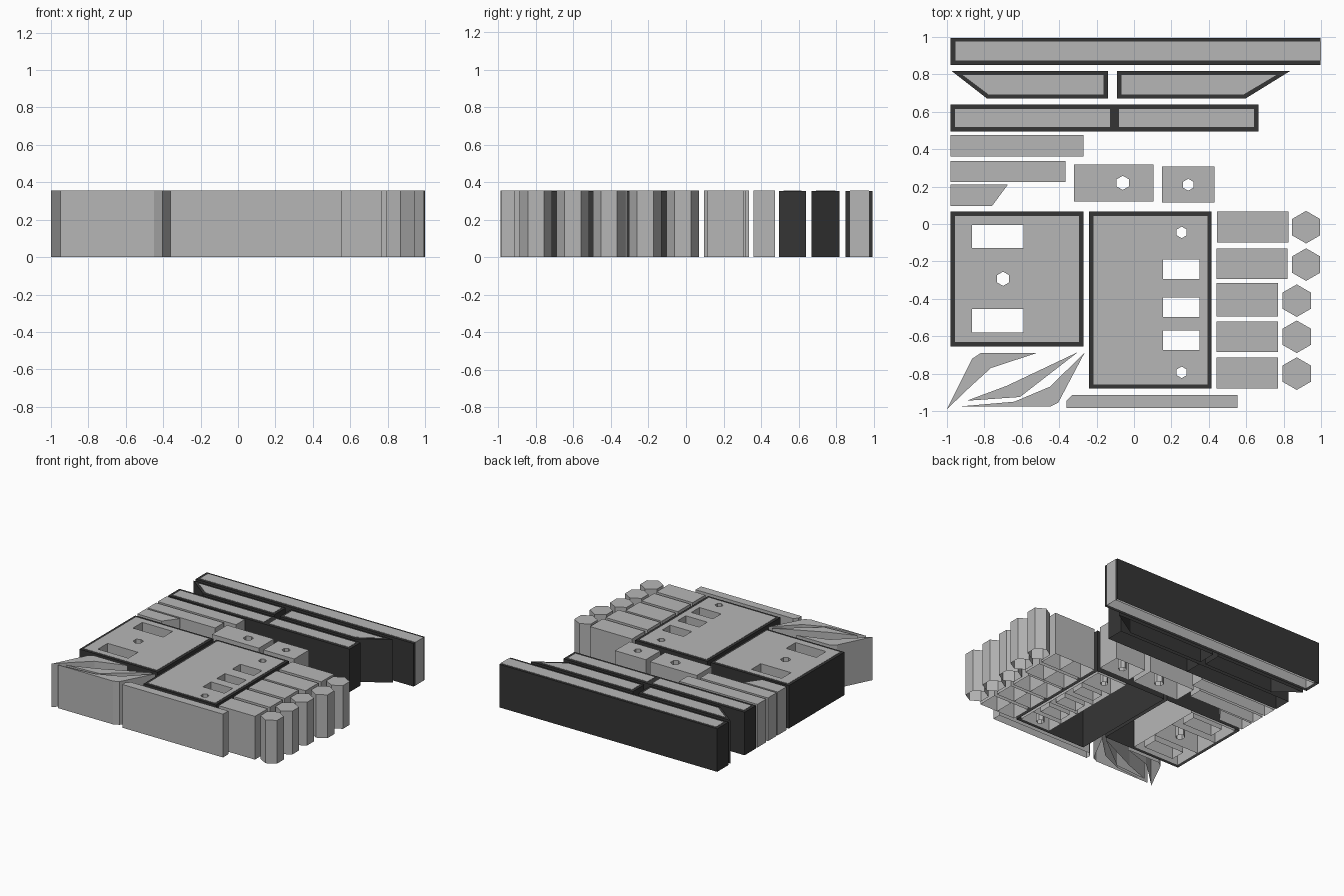
import bpy, bmesh, math

if "Cube" in bpy.data.objects:
    bpy.data.objects.remove(bpy.data.objects["Cube"])

H = 0.355      # common height of all blocks
T = 0.002      # thickness of the light panels on the dark boxes


def material(name, v):
    m = bpy.data.materials.new(name)
    m.diffuse_color = (v, v, v, 1)
    m.use_nodes = True
    m.node_tree.nodes["Principled BSDF"].inputs["Base Color"].default_value = m.diffuse_color
    return m


LIGHT = material("light_grey", 0.47)
DARK = material("dark_grey", 0.036)


def rect(x0, x1, y0, y1):
    return [(x0, y0), (x1, y0), (x1, y1), (x0, y1)]


def hexagon(cx, cy, r):
    return [(cx + r * math.cos(math.radians(30 + 60 * i)),
             cy + r * math.sin(math.radians(30 + 60 * i))) for i in range(6)]


def ccw(pts):
    area = sum(a[0] * b[1] - b[0] * a[1] for a, b in zip(pts, pts[1:] + pts[:1]))
    return pts if area > 0 else pts[::-1]


def block(name, outline, mat=LIGHT, holes=(), openings=(), z0=0.0, z1=H):
    """Open-bottomed extruded outline; holes get walls, openings do not."""
    bm = bmesh.new()
    loops = [(ccw(outline), True)]
    loops += [(ccw(h)[::-1], True) for h in holes]
    loops += [(ccw(o)[::-1], False) for o in openings]
    rims, walls = [], []
    for pts, walled in loops:
        top = [bm.verts.new((x, y, z1)) for x, y in pts]
        n = len(top)
        rims.append(top)
        if walled:
            low = [bm.verts.new((x, y, z0)) for x, y in pts]
            walls += [(low[i], low[(i + 1) % n], top[(i + 1) % n], top[i]) for i in range(n)]
    if len(rims) == 1:
        bm.faces.new(rims[0])
    else:
        edges = [bm.edges.new((r[i], r[(i + 1) % len(r)])) for r in rims for i in range(len(r))]
        bmesh.ops.triangle_fill(bm, edges=edges, use_beauty=True, normal=(0, 0, 1))
        for f in bm.faces:
            f.normal_update()
            if f.normal.z < 0:
                f.normal_flip()
    for w in walls:
        bm.faces.new(w)
    me = bpy.data.meshes.new(name)
    bm.to_mesh(me)
    bm.free()
    me.materials.append(mat)
    ob = bpy.data.objects.new(name, me)
    bpy.context.collection.objects.link(ob)
    return ob


def panel(name, outline):
    block(name, outline, LIGHT, z0=H - T)


# Long dark bar with a light core that shows at its right end
block("long_bar_shell", rect(-0.98, 0.998, 0.85, 0.995), DARK, z1=H - T)
block("long_bar_core", rect(-0.955, 1.0, 0.873, 0.975))

# Dark trapezoid bars with light panels
block("left_trapezoid_shell", [(-0.975, 0.818), (-0.14, 0.818), (-0.14, 0.67), (-0.785, 0.67)],
      DARK, z1=H - T)
panel("left_trapezoid_panel", [(-0.915, 0.796), (-0.163, 0.796), (-0.163, 0.692), (-0.777, 0.692)])
block("right_trapezoid_shell", [(-0.09, 0.818), (0.835, 0.818), (0.595, 0.67), (-0.09, 0.67)],
      DARK, z1=H - T)
panel("right_trapezoid_panel", [(-0.067, 0.796), (0.76, 0.796), (0.585, 0.692), (-0.067, 0.692)])

# Two dark rectangular bars with light panels
for side, x0, x1 in (("left", -0.98, -0.105), ("right", -0.105, 0.665)):
    block(side + "_bar_shell", rect(x0, x1, 0.495, 0.64), DARK, z1=H - T)
    panel(side + "_bar_panel", rect(x0 + 0.024, x1 - 0.024, 0.519, 0.616))

# Plain light bars
block("upper_light_bar", rect(-0.98, -0.27, 0.36, 0.475))
block("lower_light_bar", rect(-0.98, -0.365, 0.225, 0.337))
block("small_trapezoid", [(-0.98, 0.21), (-0.675, 0.21), (-0.76, 0.095), (-0.98, 0.095)])
block("front_bar", [(-0.36, -0.985), (0.553, -0.985), (0.553, -0.915), (-0.33, -0.915), (-0.36, -0.945)])

# Blocks with a hexagonal hole
block("large_holed_block", rect(-0.32, 0.105, 0.12, 0.317), holes=[hexagon(-0.06, 0.22, 0.038)])
block("small_holed_block", rect(0.15, 0.43, 0.115, 0.307), holes=[hexagon(0.29, 0.21, 0.032)])

# Left framed box: wide panel on the right, three cells on the left
block("left_box_shell", rect(-0.98, -0.27, -0.655, 0.067), DARK, z1=H - T,
      openings=[rect(-0.957, -0.53, -0.632, 0.044)])
panel("left_box_panel", rect(-0.53, -0.293, -0.632, 0.044))
block("left_box_window_back", rect(-0.957, -0.53, -0.19, 0.044), holes=[rect(-0.865, -0.59, -0.127, -0.005)])
block("left_box_hexagon_cell", rect(-0.957, -0.53, -0.395, -0.19), holes=[hexagon(-0.7, -0.293, 0.038)])
block("left_box_window_front", rect(-0.957, -0.53, -0.632, -0.395), holes=[rect(-0.865, -0.59, -0.58, -0.455)])

# Right framed box: panels on the left, five cells on the right
block("right_box_shell", rect(-0.24, 0.415, -0.88, 0.067), DARK, z1=H - T,
      openings=[rect(0.115, 0.392, -0.857, 0.044)])
panel("right_box_panel_back", rect(-0.217, 0.115, -0.14, 0.044))
panel("right_box_panel_front", rect(-0.217, 0.115, -0.857, -0.14))
cells = [(0.044, -0.14, hexagon(0.255, -0.045, 0.031)),
         (-0.14, -0.343, rect(0.155, 0.35, -0.295, -0.19)),
         (-0.343, -0.525, rect(0.155, 0.35, -0.497, -0.392)),
         (-0.525, -0.715, rect(0.155, 0.35, -0.675, -0.57)),
         (-0.715, -0.857, hexagon(0.255, -0.793, 0.031))]
for i, (y1, y0, hole) in enumerate(cells):
    block("right_box_cell_%d" % (i + 1), rect(0.115, 0.392, y0, y1), holes=[hole])

# Rows of paired boxes, each ending in a hexagonal column
rows = [(0.443, 0.645, 0.825, -0.10, 0.067, 0.92, -0.017),
        (0.44, 0.642, 0.82, -0.295, -0.13, 0.92, -0.217),
        (0.44, 0.605, 0.77, -0.495, -0.315, 0.87, -0.41),
        (0.44, 0.605, 0.77, -0.685, -0.522, 0.87, -0.603),
        (0.44, 0.605, 0.77, -0.88, -0.715, 0.87, -0.80)]
for i, (xa, xb, xc, y0, y1, cx, cy) in enumerate(rows):
    block("row_%d_inner_box" % (i + 1), rect(xa, xb, y0, y1))
    block("row_%d_outer_box" % (i + 1), rect(xb, xc, y0, y1))
    block("row_%d_hexagon_column" % (i + 1), hexagon(cx, cy, 0.087))

# Three curved slivers
block("left_sliver", [(-1.0, -0.99), (-0.865, -0.72), (-0.82, -0.69), (-0.52, -0.69),
                      (-0.765, -0.77), (-0.875, -0.87)])
block("middle_sliver", [(-0.895, -0.945), (-0.68, -0.865), (-0.3, -0.685), (-0.61, -0.925)])
block("right_sliver", [(-0.95, -0.977), (-0.64, -0.95), (-0.45, -0.87), (-0.265, -0.69),
                       (-0.405, -0.955), (-0.45, -0.977)])
